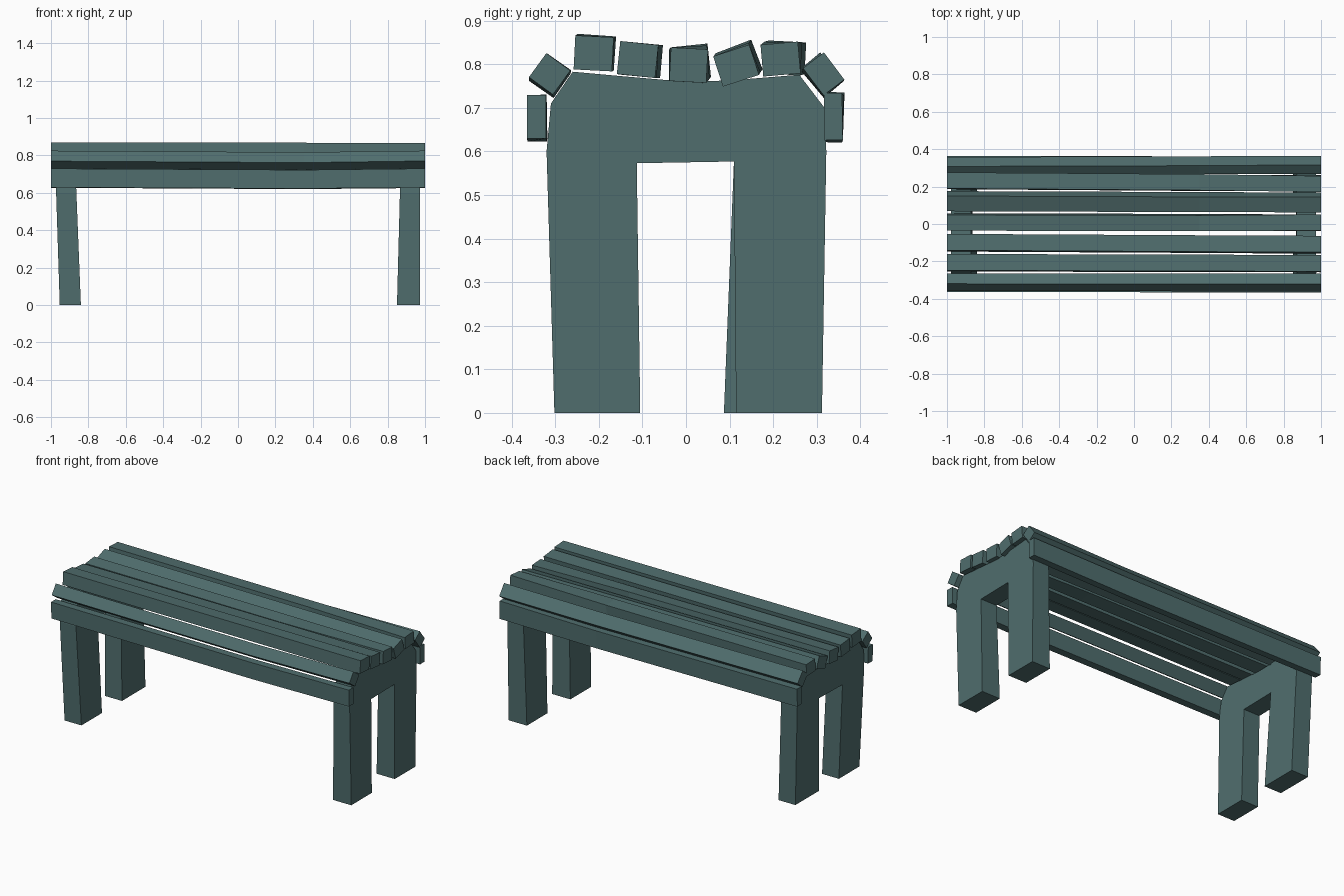
import bpy
import bmesh
from math import cos, sin, radians

old = bpy.data.objects.get("Cube")
if old:
    bpy.data.objects.remove(old, do_unlink=True)

# Single painted-wood colour
paint = bpy.data.materials.new("dark teal paint")
paint.use_nodes = True
colour = (0.08, 0.155, 0.155, 1.0)
paint.diffuse_color = colour
paint.node_tree.nodes["Principled BSDF"].inputs["Base Color"].default_value = colour


def loft(name, rings):
    """Join matching outlines into a closed, flat-shaded solid."""
    bm = bmesh.new()
    loops = [[bm.verts.new(point) for point in ring] for ring in rings]
    bm.faces.new(loops[0])
    bm.faces.new(loops[-1])
    for first, second in zip(loops, loops[1:]):
        for i in range(len(first)):
            j = (i + 1) % len(first)
            bm.faces.new((first[i], first[j], second[j], second[i]))
    bmesh.ops.recalc_face_normals(bm, faces=bm.faces[:])
    mesh = bpy.data.meshes.new(name)
    bm.to_mesh(mesh)
    bm.free()
    mesh.materials.append(paint)
    obj = bpy.data.objects.new(name, mesh)
    bpy.context.scene.collection.objects.link(obj)
    return obj


def section(x, y, z, width, height, angle):
    """Rotated rectangle across the length of the bench."""
    c, s = cos(radians(angle)), sin(radians(angle))
    corners = ((-1, -1), (1, -1), (1, 1), (-1, 1))
    return [(x, y + (u * width * c - v * height * s) / 2,
             z + (u * width * s + v * height * c) / 2) for u, v in corners]


def slat(name, size, left_end, right_end, sag=0.0):
    """Hand-cut board: straight for most of its length, then twisting."""
    bend = 0.35
    t = (1 + bend) / 2
    y, z = (r + (l - r) * t for l, r in zip(left_end[:2], right_end[:2]))
    loft(name, [
        section(-1, *right_end[:2], *size, right_end[2]),
        section(bend, y, z - sag, *size, right_end[2]),
        section(1, *left_end[:2], *size, left_end[2]),
    ])


# Seat boards: size, then (y, z, tilt) at the left and right ends
slat("front_apron_board", (0.044, 0.1),
     (-0.343, 0.68, 0), (-0.341, 0.68, 1), sag=0.007)
slat("front_corner_board", (0.068, 0.068),
     (-0.313, 0.778, -36), (-0.311, 0.778, -35), sag=0.008)
slat("front_seat_board", (0.088, 0.078),
     (-0.212, 0.825, -3), (-0.207, 0.828, -4))
slat("front_inner_board", (0.088, 0.076),
     (-0.111, 0.811, -6), (-0.1, 0.81, -5))
slat("middle_seat_board", (0.085, 0.077),
     (0.006, 0.798, -3), (0.011, 0.805, 6))
slat("rear_inner_board", (0.087, 0.073),
     (0.115, 0.797, 18), (0.122, 0.807, 21))
slat("rear_seat_board", (0.086, 0.073),
     (0.217, 0.812, 5), (0.231, 0.816, -3))
slat("rear_corner_board", (0.078, 0.06),
     (0.316, 0.778, -53), (0.31, 0.778, -50), sag=0.006)
slat("rear_apron_board", (0.042, 0.108),
     (0.338, 0.68, 1), (0.341, 0.682, -2), sag=0.006)

# End frames: two legs joined by a shallow saddle-shaped top
saddle = [(-0.32, 0.6), (-0.31, 0.71), (-0.26, 0.783), (-0.15, 0.773),
          (0, 0.76), (0.1, 0.763), (0.26, 0.776), (0.318, 0.7), (0.322, 0.6)]


def end_frame(name, low_x, high_x, rear_foot):
    outline = [(-0.302, 0)] + saddle + [
        (0.312, 0), (rear_foot, 0), (0.11, 0.577), (-0.113, 0.573), (-0.105, 0)]
    knee = 0.65
    loft(name, [[(a + (b - a) * z / knee, y, z) for y, z in outline]
                for a, b in zip(low_x, high_x)])


end_frame("left_end_frame", (0.85, 0.972), (0.867, 0.974), rear_foot=0.115)
end_frame("right_end_frame", (-0.953, -0.84), (-0.974, -0.866), rear_foot=0.087)
